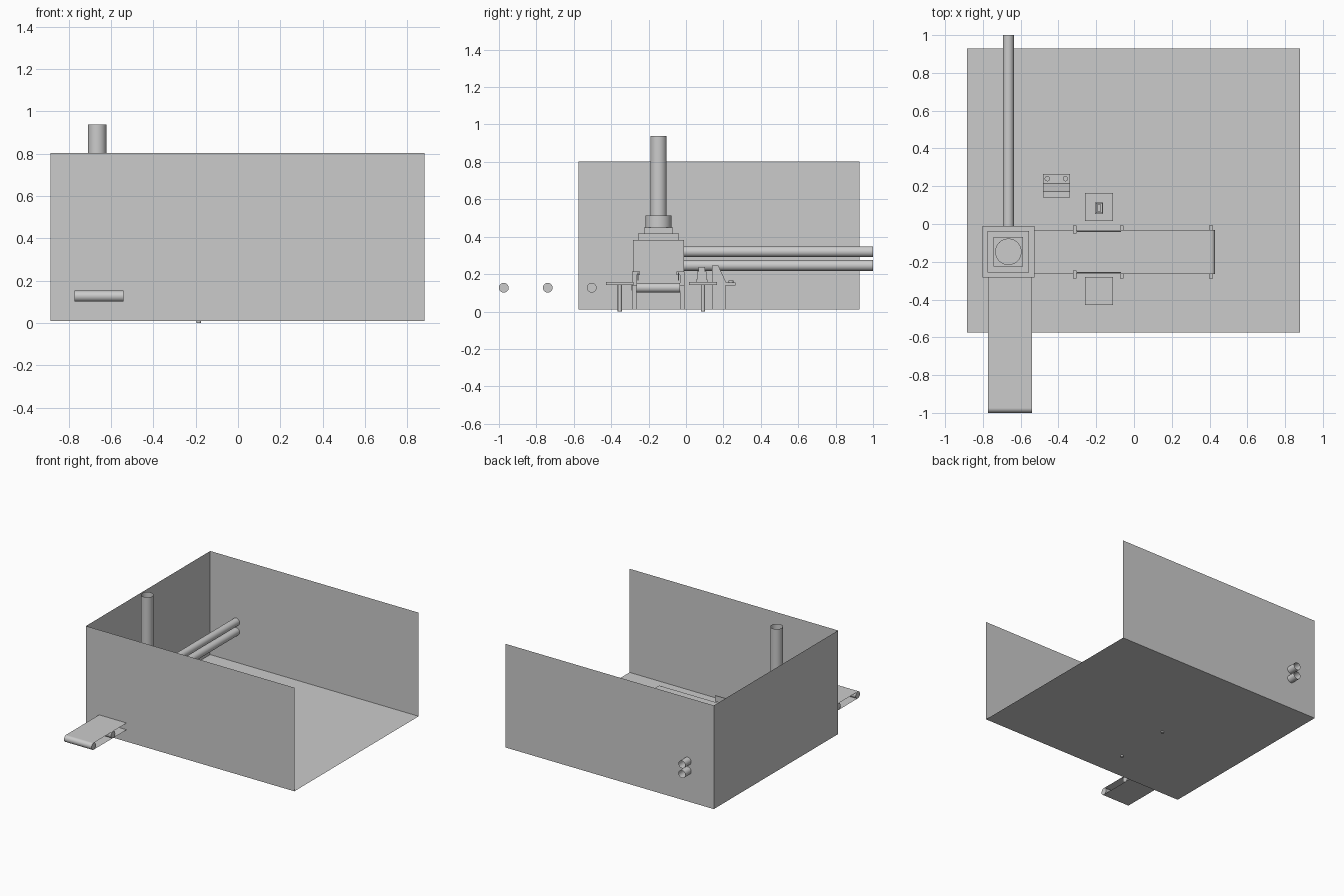
import bpy, bmesh, math
from mathutils import Vector

if "Cube" in bpy.data.objects:
    bpy.data.objects.remove(bpy.data.objects["Cube"])


def mesh(name, verts, faces, smooth=False):
    me = bpy.data.meshes.new(name)
    me.from_pydata(verts, [], faces)
    ob = bpy.data.objects.new(name, me)
    bpy.context.collection.objects.link(ob)
    bm = bmesh.new()
    bm.from_mesh(me)
    bmesh.ops.recalc_face_normals(bm, faces=bm.faces)
    bm.to_mesh(me)
    bm.free()
    return ob


def box(name, x, y, z):
    v = [(a, b, c) for a in x for b in y for c in z]
    return mesh(name, v, [(0, 1, 3, 2), (4, 6, 7, 5), (0, 4, 5, 1),
                          (2, 3, 7, 6), (0, 2, 6, 4), (1, 5, 7, 3)])


def rod(name, p, q, r, sides=32, caps=True):
    p, q = Vector(p), Vector(q)
    bpy.ops.mesh.primitive_cylinder_add(
        vertices=sides, radius=r, depth=(q - p).length, location=(p + q) / 2,
        rotation=(q - p).to_track_quat('Z', 'Y').to_euler(),
        end_fill_type='NGON' if caps else 'NOTHING')
    ob = bpy.context.object
    ob.name = name
    bpy.ops.object.shade_smooth_by_angle(angle=math.radians(35))
    return ob


def sheet(name, x, y, z):
    return mesh(name, [(x[0], y[0], z), (x[1], y[0], z), (x[1], y[1], z), (x[0], y[1], z)],
                [(0, 1, 2, 3)])


# room: floor and three thin walls, open on top and on the right
X0, X1, Y0, Y1, Z0, Z1 = -0.885, 0.88, -0.575, 0.928, 0.01, 0.803
plan = [(X1, Y0), (X0, Y0), (X0, Y1), (X1, Y1)]
mesh("room_shell", [(x, y, z) for z in (Z0, Z1) for x, y in plan],
     [(0, 1, 2, 3), (0, 1, 5, 4), (1, 2, 6, 5), (2, 3, 7, 6)])

# conveyors: rollers between an upper and a lower belt sheet
R, ZC = 0.026, 0.127
for i in range(4):
    y = -0.974 + 0.235 * i
    rod("outfeed_roller", (-0.773, y, ZC), (-0.54, y, ZC), R)
for i in range(5):
    x = 0.404 - 0.235 * i
    rod("infeed_roller", (x, -0.265, ZC), (x, -0.032, ZC), R)
for z in (ZC + R, ZC - R):
    sheet("outfeed_belt", (-0.773, -0.54), (-0.974, -0.269), z)
    sheet("infeed_belt", (-0.536, 0.404), (-0.265, -0.032), z)

# conveyor legs, guide rails and rail holders, mirrored about the belt centre
YC = -0.1485
for s in (-1, 1):
    def span(a, b):
        return sorted((YC + s * a, YC + s * b))
    for x in (-0.065, 0.408):
        box("conveyor_leg", (x - 0.01, x + 0.01), span(0.117, 0.14), (Z0, 0.14))
    box("guide_post", (-0.323, -0.305), span(0.117, 0.14), (Z0, 0.215))
    box("guide_arm", (-0.323, -0.305), span(0.097, 0.14), (0.195, 0.215))
    box("guide_rail", (-0.315, -0.07), span(0.105, 0.111), (0.165, 0.21))

# processing machine: stepped body, collar and chimney
MX, MY = -0.665, -0.147
for name, h, z in (("machine_body", 0.137, (Z0, 0.383)),
                   ("machine_lid", 0.11, (0.383, 0.418)),
                   ("machine_neck", 0.078, (0.418, 0.45))):
    box(name, (MX - h, MX + h), (MY - h, MY + h), z)
rod("chimney_collar", (MX, MY, 0.45), (MX, MY, 0.513), 0.07)
rod("chimney", (MX, MY, 0.45), (MX, MY, 0.938), 0.044, caps=False)

# exhaust pipes through the back wall
for z in (0.246, 0.32):
    rod("exhaust_pipe", (MX, -0.02, z), (MX, 1.0, z), 0.029, caps=False)

# work tables on single posts
for y in (-0.354, 0.091):
    box("table_top", (-0.26, -0.11), (y - 0.074, y + 0.074), (0.142, 0.157))
    rod("table_post", (-0.185, y, 0), (-0.185, y, 0.145), 0.011, 16)

# small device on the rear table
box("device_base", (-0.207, -0.163), (0.053, 0.115), (0.157, 0.172))
box("device_body", (-0.202, -0.168), (0.058, 0.11), (0.172, 0.215))
box("device_cap", (-0.195, -0.175), (0.066, 0.102), (0.215, 0.238))

# control console with sloped panel, shelf and two buttons
prof = [(0.14, Z0), (0.14, 0.245), (0.173, 0.245), (0.215, 0.155), (0.265, 0.155),
        (0.265, 0.138), (0.212, 0.138), (0.212, Z0)]
n = len(prof)
mesh("control_console", [(x, y, z) for x in (-0.483, -0.34) for y, z in prof],
     [tuple(range(n)), tuple(range(n, 2 * n))] +
     [(i, (i + 1) % n, (i + 1) % n + n, i + n) for i in range(n)])
for x in (-0.459, -0.363):
    rod("console_button", (x, 0.24, 0.155), (x, 0.24, 0.165), 0.014, 24)
